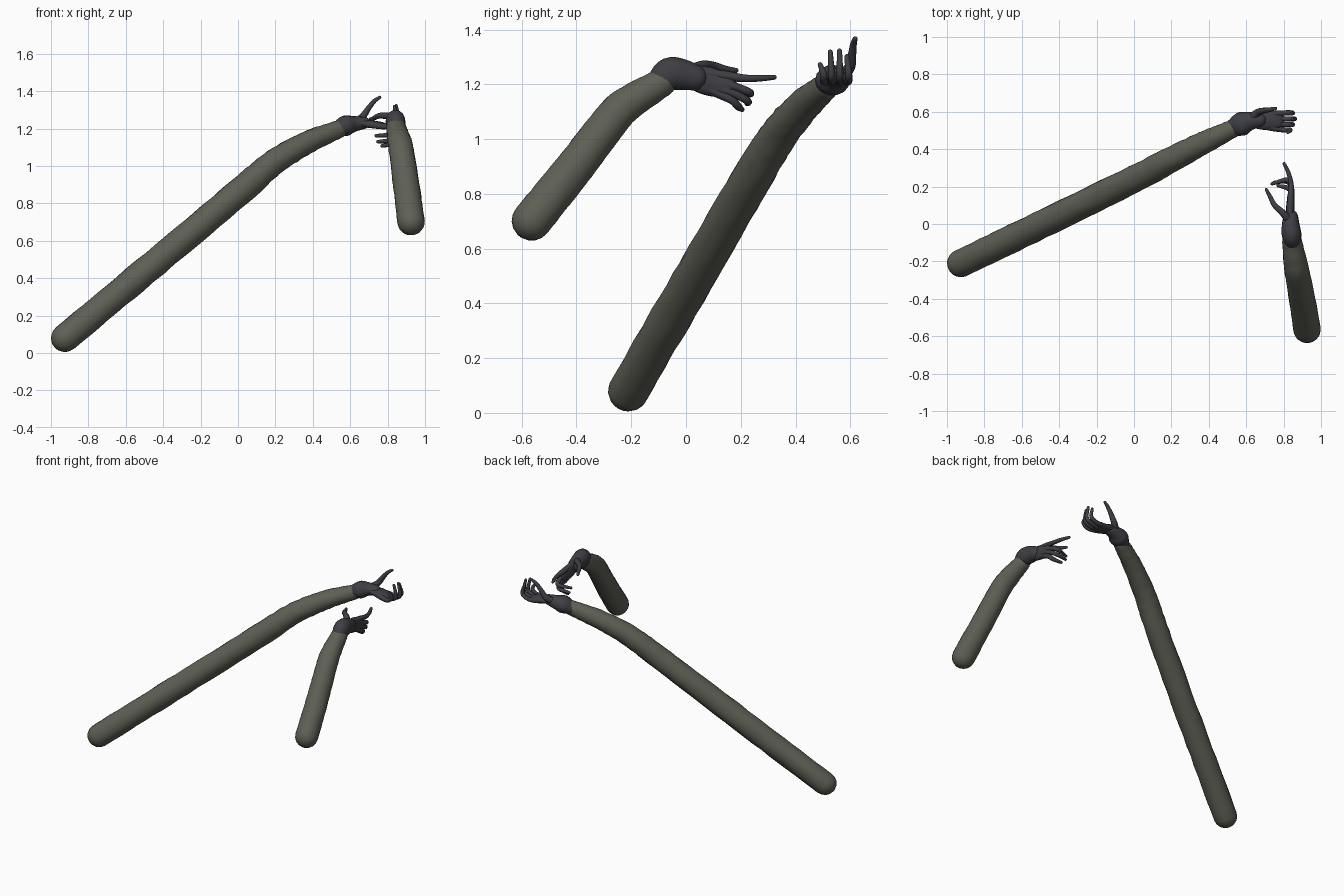
import bpy, bmesh, math, random
from mathutils import Vector

random.seed(4)


def material(name, color):
    m = bpy.data.materials.new(name)
    m.diffuse_color = (*color, 1)
    return m


SLEEVE = material("olive grey cloth", (0.112, 0.118, 0.092))
GLOVE = material("dark slate", (0.050, 0.048, 0.058))


def spline(keys, steps):
    """Catmull-Rom samples through (x, y, z, radius) keys."""
    k = [Vector(p) for p in keys]
    k = [2 * k[0] - k[1]] + k + [2 * k[-1] - k[-2]]
    out = []
    for i in range(1, len(k) - 2):
        a, b, c, d = k[i - 1:i + 3]
        for s in range(steps):
            t = s / steps
            out.append(0.5 * (2 * b + (c - a) * t + (2 * a - 5 * b + 4 * c - d) * t * t
                              + (3 * b - a - 3 * c + d) * t ** 3))
    return out + [k[-2]]


def tube(name, keys, mat, side=(0, 0, 1), flat=1.0, segs=12, steps=5, lumps=0.0):
    """Round-ended tapered tube; flat squashes it across the side direction."""
    pts = spline(keys, steps)
    pos = [p.to_3d() for p in pts]
    n = len(pts)
    rings = []
    for i in range(n):
        d = (pos[min(i + 1, n - 1)] - pos[max(i - 1, 0)]).normalized()
        r = pts[i][3]
        if i == 0:
            rings += [(pos[0] - d * r * math.cos(a), d, r * math.sin(a))
                      for a in (0.15, 0.5, 0.85, 1.2)]
        rings.append((pos[i], d, r))
        if i == n - 1:
            rings += [(pos[i] + d * r * math.cos(a), d, r * math.sin(a))
                      for a in (1.2, 0.85, 0.5, 0.15)]
    bm = bmesh.new()
    loops = []
    for j, (c, d, r) in enumerate(rings):
        s = Vector(side)
        s = (s - d * s.dot(d)).normalized()
        u = d.cross(s) * flat
        loop = []
        for q in range(segs):
            a = math.tau * q / segs
            rr = r
            if 5 < j < len(rings) - 5:
                rr *= 1 + random.uniform(-lumps, lumps)
            loop.append(bm.verts.new(c + (s * math.cos(a) + u * math.sin(a)) * rr))
        loops.append(loop)
    for a, b in zip(loops, loops[1:]):
        for q in range(segs):
            w = (q + 1) % segs
            bm.faces.new((a[q], a[w], b[w], b[q]))
    bm.faces.new(loops[0])
    bm.faces.new(loops[-1])
    bmesh.ops.recalc_face_normals(bm, faces=bm.faces)
    mesh = bpy.data.meshes.new(name)
    bm.to_mesh(mesh)
    bm.free()
    mesh.polygons.foreach_set("use_smooth", [True] * len(mesh.polygons))
    mesh.materials.append(mat)
    ob = bpy.data.objects.new(name, mesh)
    bpy.context.collection.objects.link(ob)
    return ob


# Long reaching arm
tube("long_sleeve", [(-0.925, -0.21, 0.08, 0.075), (-0.5, -0.005, 0.435, 0.075),
                     (0.0, 0.24, 0.855, 0.073), (0.2, 0.345, 1.025, 0.068),
                     (0.38, 0.438, 1.13, 0.060), (0.54, 0.515, 1.197, 0.048)],
     SLEEVE, segs=18, steps=9, lumps=0.035)
tube("long_arm_wrist", [(0.53, 0.515, 1.195, 0.048), (0.575, 0.535, 1.215, 0.064),
                        (0.62, 0.55, 1.225, 0.050), (0.67, 0.555, 1.230, 0.038)],
     GLOVE, side=(0, 1, 0), flat=0.86, segs=16)
tube("long_arm_palm", [(0.64, 0.55, 1.228, 0.038), (0.70, 0.552, 1.225, 0.050),
                       (0.755, 0.55, 1.218, 0.048)],
     GLOVE, side=(0, 1, 0), flat=0.42)
# Fingers curl upwards: base y, bend y, tip y, tip height, reach
for i, (y0, y1, y2, z, reach) in enumerate([
        (0.513, 0.503, 0.490, 1.272, 0.835), (0.538, 0.532, 0.527, 1.318, 0.848),
        (0.562, 0.562, 0.561, 1.322, 0.858), (0.587, 0.594, 0.588, 1.302, 0.848)]):
    tube(f"long_arm_finger_{i + 1}",
         [(0.66, 0.55 + (y0 - 0.55) * 0.6, 1.228, 0.016), (0.75, y0, 1.215, 0.018),
          (0.805, y1, 1.213, 0.014), (reach, y1, 1.238, 0.013),
          (reach - 0.012, y2, z, 0.009)],
         GLOVE, side=(0, 1, 0), segs=10)
tube("long_arm_thumb", [(0.63, 0.57, 1.235, 0.024), (0.665, 0.598, 1.262, 0.020),
                        (0.70, 0.607, 1.312, 0.015), (0.73, 0.612, 1.348, 0.012),
                        (0.757, 0.618, 1.367, 0.009)],
     GLOVE, side=(0, 1, 0), segs=10)

# Short bent arm
tube("short_sleeve", [(0.925, -0.563, 0.703, 0.074), (0.902, -0.42, 0.88, 0.071),
                      (0.874, -0.265, 1.08, 0.067), (0.862, -0.20, 1.138, 0.063),
                      (0.845, -0.09, 1.205, 0.053)],
     SLEEVE, side=(1, 0, 0), segs=18, steps=8, lumps=0.02)
tube("short_arm_wrist", [(0.848, -0.10, 1.20, 0.050), (0.843, -0.06, 1.237, 0.061),
                         (0.838, -0.01, 1.235, 0.056), (0.838, 0.03, 1.225, 0.048)],
     GLOVE, side=(0, 0, 1), flat=0.86, segs=16)
tube("short_arm_palm", [(0.838, 0.02, 1.228, 0.044), (0.835, 0.08, 1.212, 0.052),
                        (0.838, 0.14, 1.195, 0.046)],
     GLOVE, side=(0, 0, 1), flat=0.42)
# Pointing finger
tube("short_arm_pointing_finger", [(0.836, 0.04, 1.245, 0.018), (0.838, 0.14, 1.232, 0.018),
                                   (0.840, 0.215, 1.222, 0.014), (0.825, 0.275, 1.223, 0.012),
                                   (0.803, 0.322, 1.226, 0.009)],
     GLOVE, segs=10)
# Remaining fingers curl inwards: knuckle height, bend y, bend height, tip
for i, (z0, y1, z1, tip) in enumerate([
        (1.208, 0.236, 1.168, (0.738, 0.215, 1.162)),
        (1.186, 0.226, 1.138, (0.748, 0.222, 1.130)),
        (1.165, 0.192, 1.118, (0.770, 0.205, 1.108))]):
    tube(f"short_arm_curled_finger_{i + 1}",
         [(0.836, 0.04, 1.222 + (z0 - 1.2) * 0.6, 0.016), (0.838, 0.125, z0, 0.018),
          (0.842, (0.125 + y1) / 2 + 0.01, (z0 + z1) / 2, 0.015),
          (0.822, y1, z1, 0.014), tuple(tip) + (0.009,)],
         GLOVE, segs=10)
tube("short_arm_thumb", [(0.83, 0.02, 1.25, 0.024), (0.795, 0.06, 1.268, 0.019),
                         (0.752, 0.10, 1.268, 0.015), (0.728, 0.145, 1.256, 0.012),
                         (0.708, 0.183, 1.251, 0.009)],
     GLOVE, segs=10)
